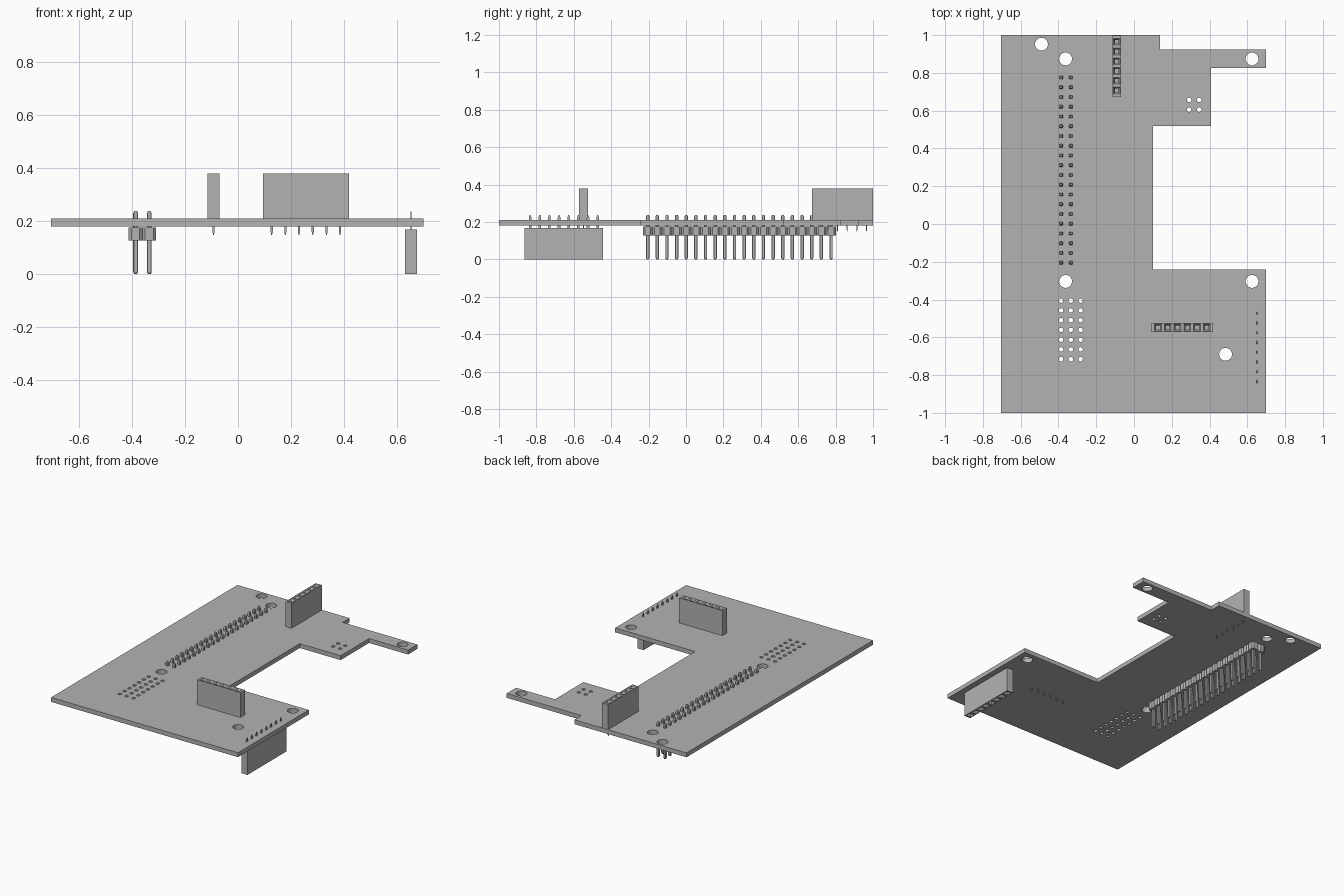
import bpy, bmesh
from math import cos, sin, pi
from mathutils import Matrix, Vector

if "Cube" in bpy.data.objects:
    bpy.data.objects.remove(bpy.data.objects["Cube"])

grey = bpy.data.materials.new("plain_grey")
grey.use_nodes = True
grey.diffuse_color = (0.45, 0.45, 0.45, 1)
grey.node_tree.nodes["Principled BSDF"].inputs["Base Color"].default_value = grey.diffuse_color

PITCH = 0.0516
BOTTOM, TOP = 0.18, 0.21


def finish(name, bm, matrix=Matrix()):
    bmesh.ops.recalc_face_normals(bm, faces=bm.faces)
    mesh = bpy.data.meshes.new(name)
    bm.to_mesh(mesh)
    bm.free()
    mesh.transform(matrix)
    mesh.materials.append(grey)
    obj = bpy.data.objects.new(name, mesh)
    bpy.context.collection.objects.link(obj)
    return obj


def loft(bm, x, y, levels, chamfer=0.0):
    """Stack of rectangles (z, half width x, half width y), corners optionally cut."""
    rings = []
    for z, hx, hy in levels:
        k = 1 - chamfer
        if chamfer:
            shape = [(1, -k), (1, k), (k, 1), (-k, 1), (-1, k), (-1, -k), (-k, -1), (k, -1)]
        else:
            shape = [(1, -1), (1, 1), (-1, 1), (-1, -1)]
        rings.append([bm.verts.new((x + a * hx, y + b * hy, z)) for a, b in shape])
    bm.faces.new(rings[0])
    bm.faces.new(rings[-1])
    for low, high in zip(rings, rings[1:]):
        for i in range(len(low)):
            j = (i + 1) % len(low)
            bm.faces.new((low[i], low[j], high[j], high[i]))


# Circuit board: filled outline with round holes
curve = bpy.data.curves.new("board_outline", "CURVE")
curve.dimensions = "2D"
curve.fill_mode = "BOTH"
curve.extrude = (TOP - BOTTOM) / 2


def add_loop(points):
    spline = curve.splines.new("POLY")
    spline.points.add(len(points) - 1)
    for p, (x, y) in zip(spline.points, points):
        p.co = (x, y, 0, 1)
    spline.use_cyclic_u = True


def add_hole(x, y, r, sides):
    add_loop([(x + r * cos(2 * pi * i / sides), y + r * sin(2 * pi * i / sides))
              for i in range(sides)])


add_loop([(-0.704, -1), (0.7, -1), (0.7, -0.24), (0.1, -0.24), (0.1, 0.52), (0.407, 0.52),
          (0.407, 0.825), (0.7, 0.825), (0.7, 0.925), (0.138, 0.925), (0.138, 1), (-0.704, 1)])
for x, y in [(-0.49, 0.952), (-0.362, 0.874), (0.625, 0.874),
             (-0.362, -0.304), (0.625, -0.304), (0.485, -0.69)]:
    add_hole(x, y, 0.034, 32)
for col in range(3):
    for row in range(7):
        add_hole(-0.386 + col * PITCH, -0.406 - row * PITCH, 0.012, 12)
for x in (0.292, 0.345):
    for y in (0.605, 0.657):
        add_hole(x, y, 0.012, 12)

outline = bpy.data.objects.new("board_outline", curve)
bpy.context.collection.objects.link(outline)
board_mesh = bpy.data.meshes.new_from_object(
    outline.evaluated_get(bpy.context.evaluated_depsgraph_get()))
bpy.data.objects.remove(outline)
bm = bmesh.new()
bm.from_mesh(board_mesh)
bmesh.ops.remove_doubles(bm, verts=bm.verts, dist=0.0001)
for f in bm.faces:
    f.smooth = False
    f.material_index = 0
finish("circuit_board", bm, Matrix.Translation((0, 0, (BOTTOM + TOP) / 2)))

# Two-row pin header hanging under the board
pins, body = bmesh.new(), bmesh.new()
for row in range(20):
    for col in range(2):
        x, y = -0.386 + col * PITCH, -0.205 + row * PITCH
        loft(pins, x, y, [(0, 0.005, 0.005), (0.008, 0.009, 0.009),
                          (0.23, 0.009, 0.009), (0.238, 0.005, 0.005)], 0.25)
        loft(body, x, y, [(0.127, PITCH / 2, PITCH / 2), (0.176, PITCH / 2, PITCH / 2)], 0.4)
finish("header_pins", pins)
finish("header_body", body)


def socket(name, n, height, length, matrix, blade, drop):
    """Single-row socket along local x, base at z = 0, openings upward, pins downward."""
    bm = bmesh.new()
    bmesh.ops.create_grid(bm, x_segments=n, y_segments=1, size=1)
    for v in bm.verts:
        v.co = Vector((v.co.x * length / 2, v.co.y * 0.023, height))
    cells = sorted(bm.faces, key=lambda f: f.calc_center_median().x)
    # Walls and floor
    walls = bmesh.ops.extrude_edge_only(bm, edges=[e for e in bm.edges if e.is_boundary])
    base = [g for g in walls["geom"] if isinstance(g, bmesh.types.BMVert)]
    for v in base:
        v.co.z = 0
    bmesh.ops.holes_fill(bm, edges=[e for e in bm.edges if e.is_boundary])
    # Funnel-shaped openings at the true pin pitch
    for half, z in ((0.018, height), (0.010, height - 0.012), (0.0095, height - 0.12)):
        bmesh.ops.inset_individual(bm, faces=cells, thickness=0.002)
        for i, f in enumerate(cells):
            cx = (i - (n - 1) / 2) * PITCH
            mid = f.calc_center_median()
            for v in f.verts:
                v.co = Vector((cx + (half if v.co.x > mid.x else -half),
                               half if v.co.y > mid.y else -half, z))
    finish(name, bm, matrix)
    # Solder pins
    bm = bmesh.new()
    bx, by = blade
    for i in range(n):
        loft(bm, (i - (n - 1) / 2) * PITCH, 0,
             [(-drop, bx * 0.4, by * 0.4), (-drop + 0.012, bx, by), (0.002, bx, by)])
    finish(name + "_pins", bm, matrix)


quarter = Matrix.Rotation(pi / 2, 4, "Z")
flip = Matrix.Rotation(pi, 4, "X")
socket("front_socket", 6, 0.17, 0.325,
       Matrix.Translation((0.256, -0.548, TOP)), (0.004, 0.0025), 0.062)
socket("back_socket", 6, 0.17, 0.325,
       Matrix.Translation((-0.092, 0.836, TOP)) @ quarter, (0.0025, 0.004), 0.062)
socket("lower_socket", 8, 0.168, 0.42,
       Matrix.Translation((0.652, -0.653, 0.168)) @ quarter @ flip, (0.007, 0.0025), 0.068)
